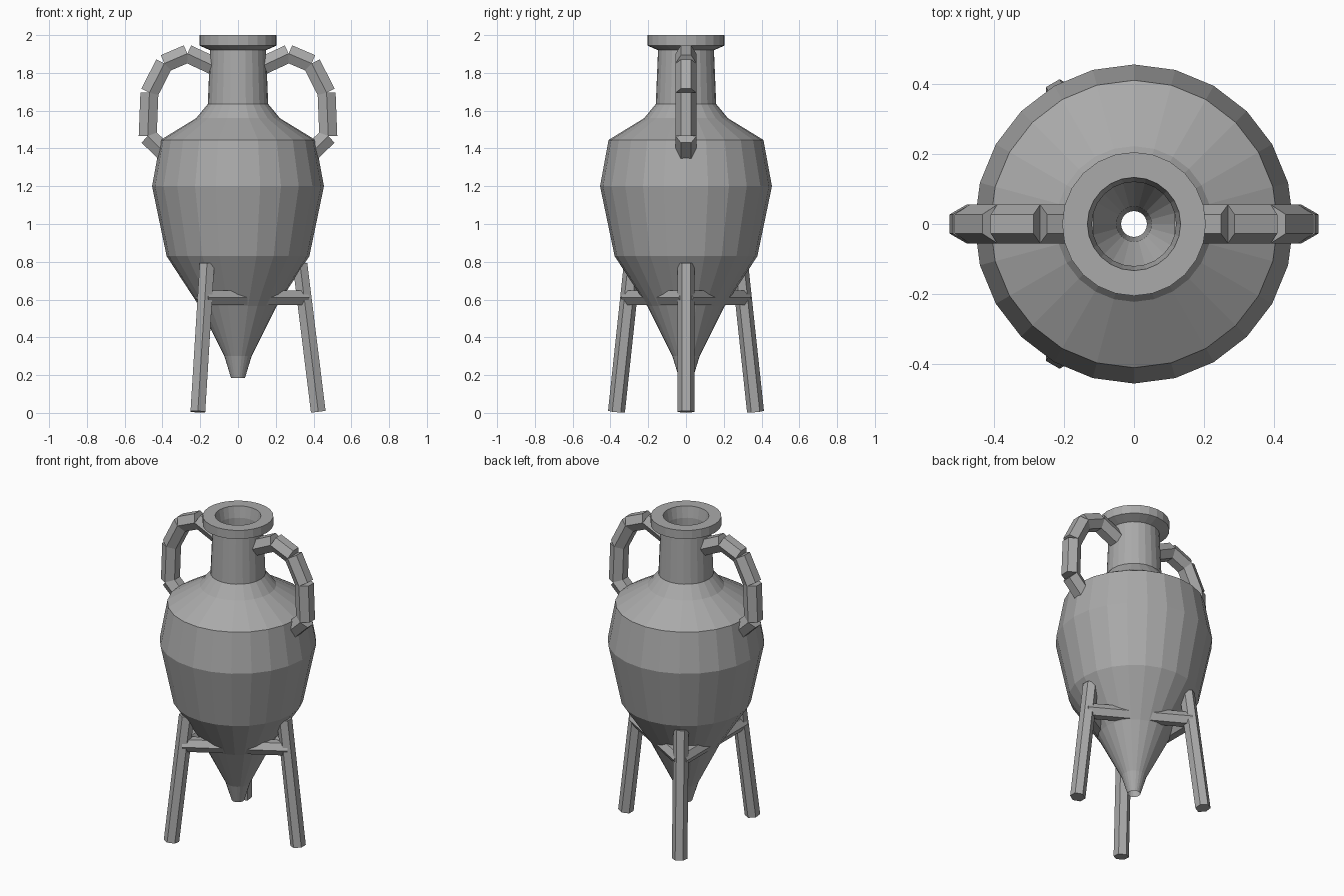
import bpy, math
from mathutils import Vector, Matrix

cube = bpy.data.objects.get("Cube")
if cube:
    bpy.data.objects.remove(cube)

clay = bpy.data.materials.new("grey_clay")
clay.use_nodes = True
GREY = (0.4, 0.4, 0.4, 1)
clay.diffuse_color = GREY
clay.node_tree.nodes["Principled BSDF"].inputs["Base Color"].default_value = GREY


def add_object(name, verts, faces):
    mesh = bpy.data.meshes.new(name)
    mesh.from_pydata(verts, [], faces)
    mesh.materials.append(clay)
    obj = bpy.data.objects.new(name, mesh)
    bpy.context.collection.objects.link(obj)
    return obj


def lathe(name, profile, sides):
    """Revolve a closed (radius, height) loop around z."""
    n = len(profile)
    verts = [(r * math.cos(math.tau * i / sides), r * math.sin(math.tau * i / sides), z)
             for i in range(sides) for r, z in profile]
    faces = []
    for i in range(sides):
        a, b = i * n, (i + 1) % sides * n
        for j in range(n):
            k = (j + 1) % n
            faces.append((a + j, b + j, b + k, a + k))
    return add_object(name, verts, faces)


def rod(name, start, end, radius, side, sides=6):
    """Prism between two points, with a corner edge towards the side vector."""
    start, end, side = Vector(start), Vector(end), Vector(side)
    axis = (end - start).normalized()
    u = (side - axis * side.dot(axis)).normalized()
    v = axis.cross(u)
    ring = [(u * math.cos(t) + v * math.sin(t)) * radius
            for t in (math.tau * i / sides for i in range(sides))]
    verts = [start + p for p in ring] + [end + p for p in ring]
    faces = [(i, (i + 1) % sides, (i + 1) % sides + sides, i + sides) for i in range(sides)]
    faces += [tuple(reversed(range(sides))), tuple(range(sides, 2 * sides))]
    return add_object(name, verts, faces)


# Hollow jar: outer wall from tip to lip, then inner wall back down
outer = [(0.037, 0.185), (0.072, 0.30), (0.205, 0.565), (0.378, 0.83), (0.455, 1.2),
         (0.41, 1.445), (0.222, 1.56), (0.16, 1.635), (0.148, 1.92), (0.205, 1.945), (0.205, 2.0)]
inner = [(0.133, 2.0), (0.12, 1.93), (0.125, 1.63), (0.19, 1.54), (0.375, 1.42),
         (0.42, 1.2), (0.345, 0.845), (0.175, 0.59), (0.05, 0.32)]
lathe("jar_body", outer + inner, 24)

# Two segmented handles
path = [(0.135, 1.84), (0.268, 1.902), (0.39, 1.85), (0.469, 1.695), (0.478, 1.465), (0.385, 1.375)]
for label, s in (("left", 1), ("right", -1)):
    for i, (a, b) in enumerate(zip(path, path[1:])):
        rod(f"{label}_handle_segment_{i + 1}", (s * a[0], 0, a[1]), (s * b[0], 0, b[1]),
            0.055, (0, 1, 0))

# Tripod stand: splayed legs joined by crossbars
BAR_R, BAR_Z = 0.355, 0.61
for i in range(3):
    turn = Matrix.Rotation(math.tau * i / 3, 3, "Z")
    following = Matrix.Rotation(math.tau * (i + 1) / 3, 3, "Z")
    rod(f"stand_leg_{i + 1}", turn @ Vector((0.425, 0, 0.006)), turn @ Vector((0.328, 0, 0.79)),
        0.045, turn @ Vector((0, 1, 0)))
    p, q = turn @ Vector((BAR_R, 0, BAR_Z)), following @ Vector((BAR_R, 0, BAR_Z))
    rod(f"stand_crossbar_{i + 1}", p, q, 0.045, (q - p).cross(Vector((0, 0, 1))))
